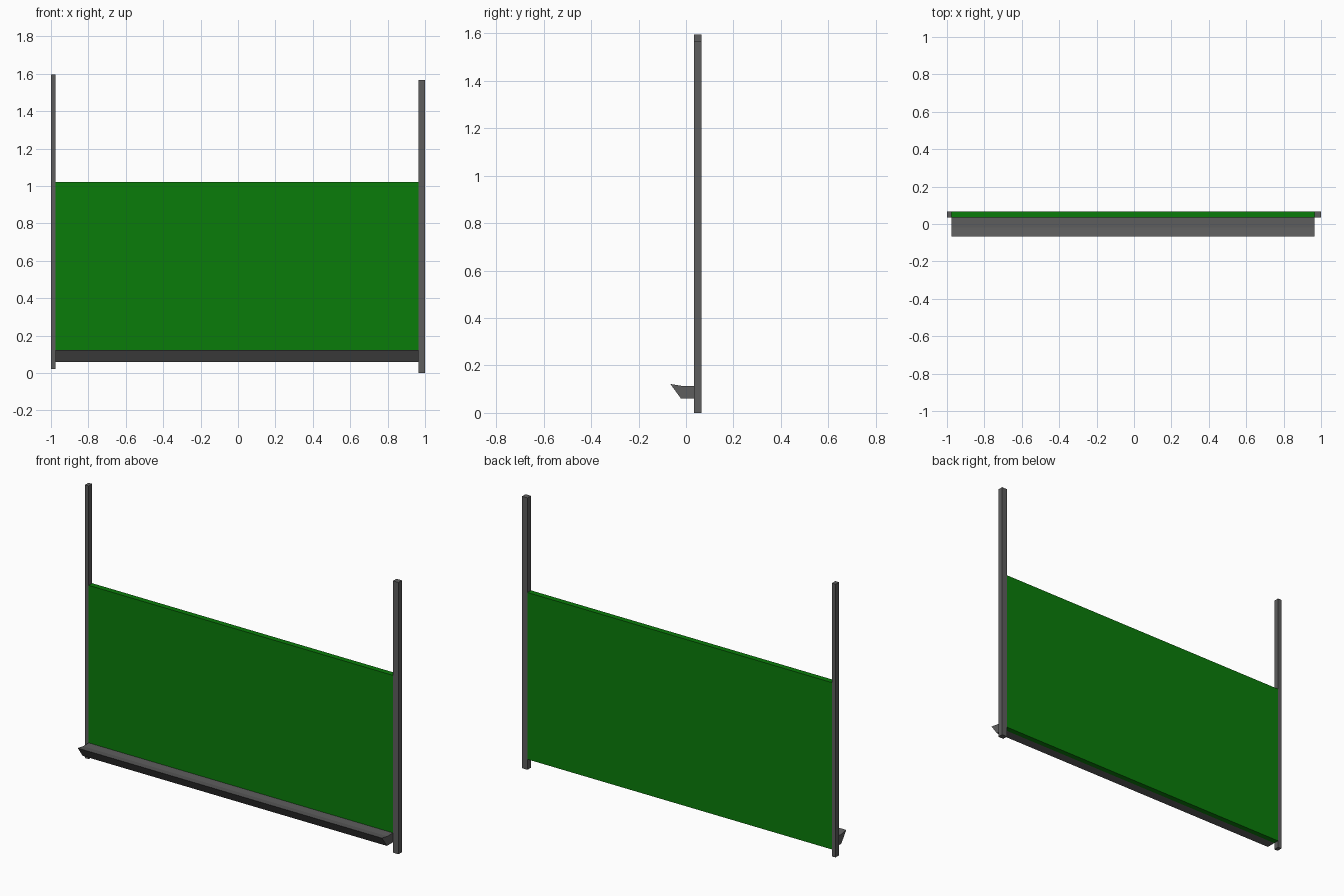
import bpy, bmesh

if "Cube" in bpy.data.objects:
    bpy.data.objects.remove(bpy.data.objects["Cube"])


def material(name, color):
    m = bpy.data.materials.new(name)
    m.diffuse_color = (*color, 1.0)
    m.use_nodes = True
    m.node_tree.nodes["Principled BSDF"].inputs["Base Color"].default_value = m.diffuse_color
    return m


GREY = material("dark grey metal", (0.11, 0.11, 0.11))
GREEN = material("board green", (0.003, 0.2, 0.003))


def extrude_x(name, profile, x0, x1, mat):
    """Sweep a closed (y, z) profile from x0 to x1."""
    bm = bmesh.new()
    face = bm.faces.new([bm.verts.new((x0, y, z)) for y, z in profile])
    out = bmesh.ops.extrude_face_region(bm, geom=[face], use_keep_orig=True)
    moved = [v for v in out["geom"] if isinstance(v, bmesh.types.BMVert)]
    bmesh.ops.translate(bm, verts=moved, vec=(x1 - x0, 0, 0))
    bmesh.ops.recalc_face_normals(bm, faces=bm.faces)
    mesh = bpy.data.meshes.new(name)
    bm.to_mesh(mesh)
    bm.free()
    mesh.materials.append(mat)
    obj = bpy.data.objects.new(name, mesh)
    bpy.context.collection.objects.link(obj)
    return obj


def slab(z0, z1, y0=0.034, y1=0.066):
    return [(y0, z0), (y1, z0), (y1, z1), (y0, z1)]


LEFT, RIGHT = -0.976, 0.965   # inner sides of the posts

# Side posts, slightly unequal in width and height
extrude_x("left_post", slab(0.02, 1.595), -1.0, LEFT, GREY)
extrude_x("right_post", slab(0.0, 1.567), RIGHT, 1.0, GREY)

# Writing board
extrude_x("board", slab(0.06, 1.022), LEFT, RIGHT, GREEN)

# Tray with a raised, slanted front lip
tray = [(0.034, 0.06), (0.034, 0.114), (-0.018, 0.114),
        (-0.066, 0.122), (-0.021, 0.06)]
extrude_x("tray", tray, LEFT, RIGHT, GREY)
